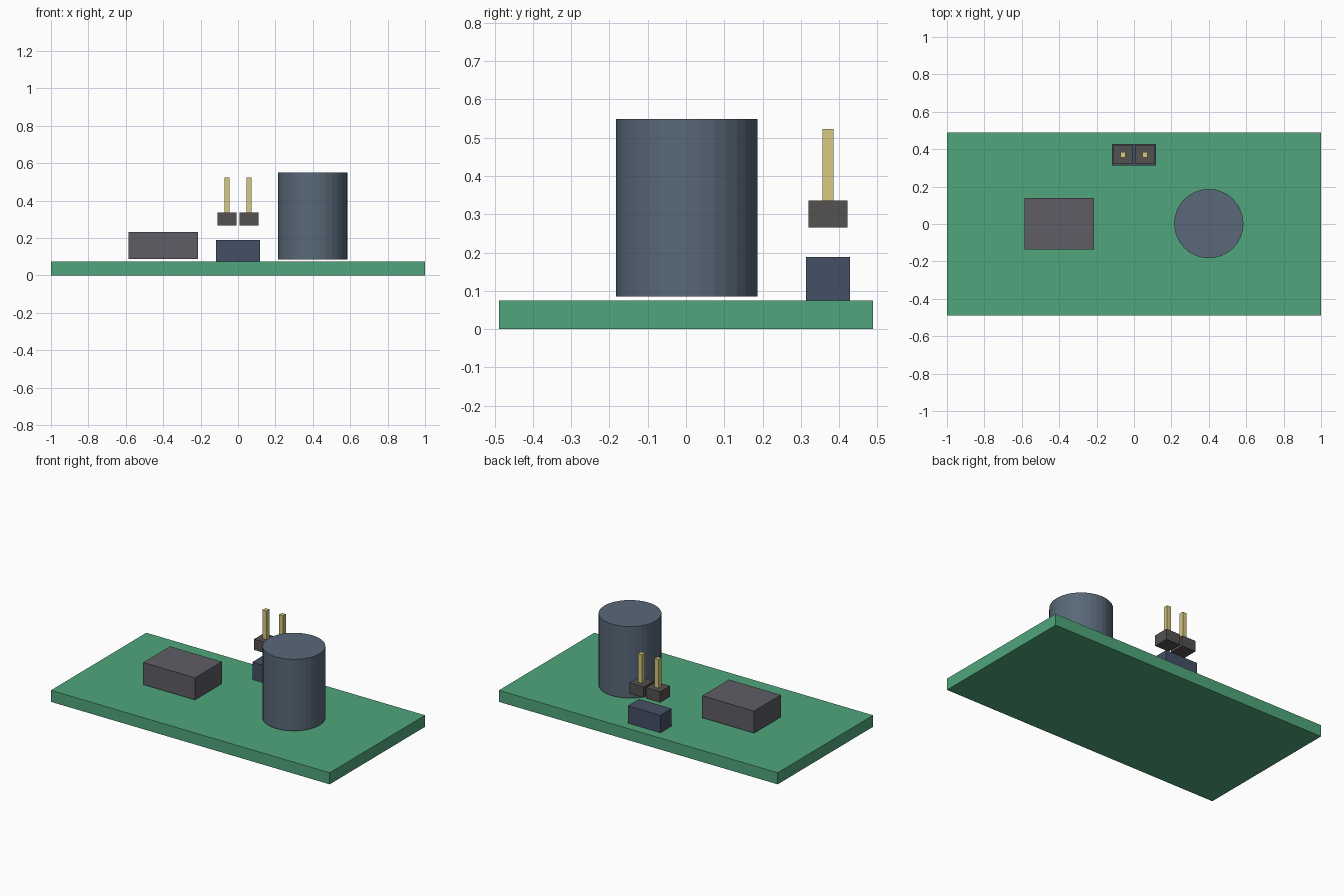
import bpy

if "Cube" in bpy.data.objects:
    bpy.data.objects.remove(bpy.data.objects["Cube"])


def material(name, rgb):
    mat = bpy.data.materials.new(name)
    mat.diffuse_color = (*rgb, 1)
    mat.use_nodes = True
    mat.node_tree.nodes["Principled BSDF"].inputs["Base Color"].default_value = mat.diffuse_color
    return mat


GREEN = material("board_green", (0.08, 0.38, 0.20))
SLATE = material("slate", (0.10, 0.14, 0.19))
NAVY = material("navy", (0.06, 0.08, 0.13))
CHIP = material("chip_grey", (0.11, 0.11, 0.13))
DARK = material("dark_grey", (0.09, 0.085, 0.08))
GOLD = material("gold", (0.69, 0.59, 0.22))


def finish(name, mat):
    obj = bpy.context.object
    obj.name = obj.data.name = name
    bpy.ops.object.transform_apply(location=False, rotation=False, scale=True)
    obj.data.materials.append(mat)
    return obj


def box(name, mat, x, y, width, depth, z0, z1):
    """Box centred on x, y and spanning z0 to z1."""
    bpy.ops.mesh.primitive_cube_add(size=1, location=(x, y, (z0 + z1) / 2))
    bpy.context.object.scale = (width, depth, z1 - z0)
    return finish(name, mat)


# Circuit board
box("board", GREEN, 0, 0, 2, 0.977, 0, 0.075)

# Chip, floating slightly above the board
box("chip", CHIP, -0.4, 0.002, 0.372, 0.275, 0.088, 0.231)

# Capacitor
bpy.ops.mesh.primitive_cylinder_add(vertices=32, radius=0.185, depth=0.464,
                                    location=(0.4, 0.002, 0.317))
finish("capacitor", SLATE)

# Connector socket
PIN_Y = 0.371
box("socket", NAVY, 0, PIN_Y, 0.234, 0.115, 0.075, 0.188)

# Pair of header pins, each with its own collar
for side, x in (("left", -0.059), ("right", 0.059)):
    box(f"{side}_pin_collar", DARK, x, PIN_Y, 0.101, 0.101, 0.266, 0.336)
    box(f"{side}_pin", GOLD, x, PIN_Y, 0.029, 0.029, 0.30, 0.522)
